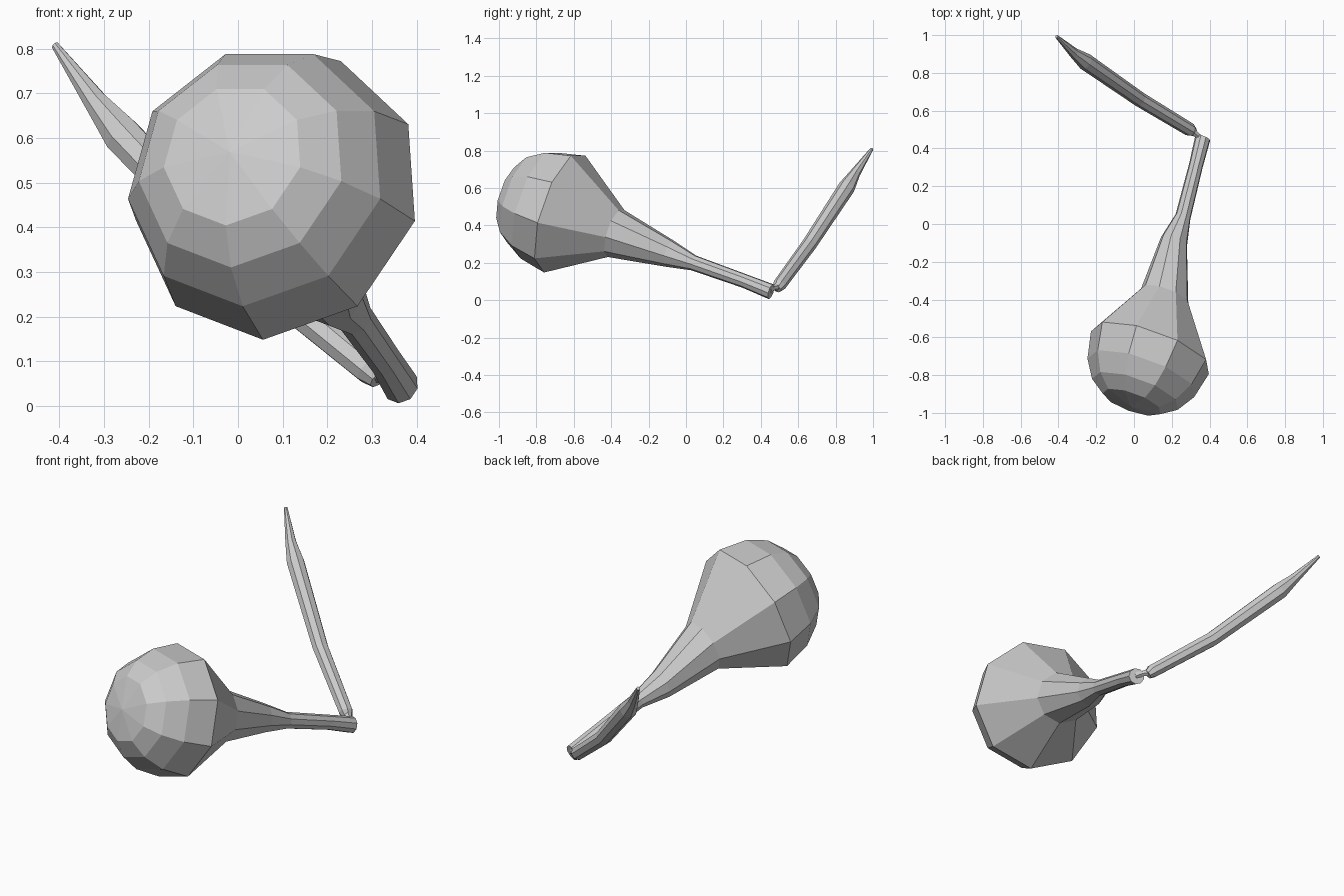
import bpy, bmesh
from math import cos, sin, tau
from mathutils import Vector

if "Cube" in bpy.data.objects:
    bpy.data.objects.remove(bpy.data.objects["Cube"])


def loft(name, rings, axis, sides):
    """Skin polygon rings (centre, radius) set square to one axis; radius 0 is a point."""
    d = Vector(axis).normalized()
    down = Vector((0, 0, -1))
    u = (down - d * down.dot(d)).normalized()
    v = d.cross(u)
    bm = bmesh.new()
    loops = []
    for c, r in rings:
        c = Vector(c)
        if r == 0:
            loops.append([bm.verts.new(c)] * sides)
        else:
            loops.append([bm.verts.new(c + r * (u * cos(tau * i / sides) + v * sin(tau * i / sides)))
                          for i in range(sides)])
    for a, b in zip(loops, loops[1:]):
        for i in range(sides):
            j = (i + 1) % sides
            bm.faces.new(list(dict.fromkeys((a[i], a[j], b[j], b[i]))))
    for end in (loops[0], loops[-1]):
        if len(set(end)) > 2:
            bm.faces.new(end)
    bmesh.ops.recalc_face_normals(bm, faces=bm.faces)
    me = bpy.data.meshes.new(name)
    bm.to_mesh(me)
    bm.free()
    ob = bpy.data.objects.new(name, me)
    bpy.context.collection.objects.link(ob)
    return ob


# Bulb head and tapering handle
axis = Vector((-0.325, -0.9, 0.297)).normalized()
centre = Vector((0.09, -0.665, 0.47))
dome = [(0.335, 0), (0.31, 0.165), (0.25, 0.245), (0.15, 0.305), (0, 0.337)]
head = [(centre + axis * t, r) for t, r in dome]
handle = [
    ((0.165, -0.38, 0.36), 0.135),
    ((0.213, -0.09, 0.25), 0.074),
    ((0.26, 0.04, 0.20), 0.042),
    ((0.328, 0.31, 0.104), 0.038),
    ((0.364, 0.455, 0.046), 0.042),
]
loft("bulb_and_handle", head + handle, axis, 9)

# Thin upright arm with pointed tip
arm = [
    ((0.315, 0.487, 0.06), 0.024),
    ((0.295, 0.50, 0.082), 0.036),
    ((0.03, 0.66, 0.30), 0.040),
    ((-0.258, 0.86, 0.605), 0.045),
    ((-0.318, 0.905, 0.68), 0.028),
    ((-0.41, 0.993, 0.808), 0.009),
]
loft("pointed_arm", arm, (-0.70, 0.49, 0.73), 8)

# Narrow joint between handle end and arm
joint = [((0.36, 0.44, 0.055), 0.026), ((0.337, 0.468, 0.066), 0.015), ((0.30, 0.497, 0.077), 0.024)]
loft("joint", joint, (-0.7, 0.65, 0.25), 6)
